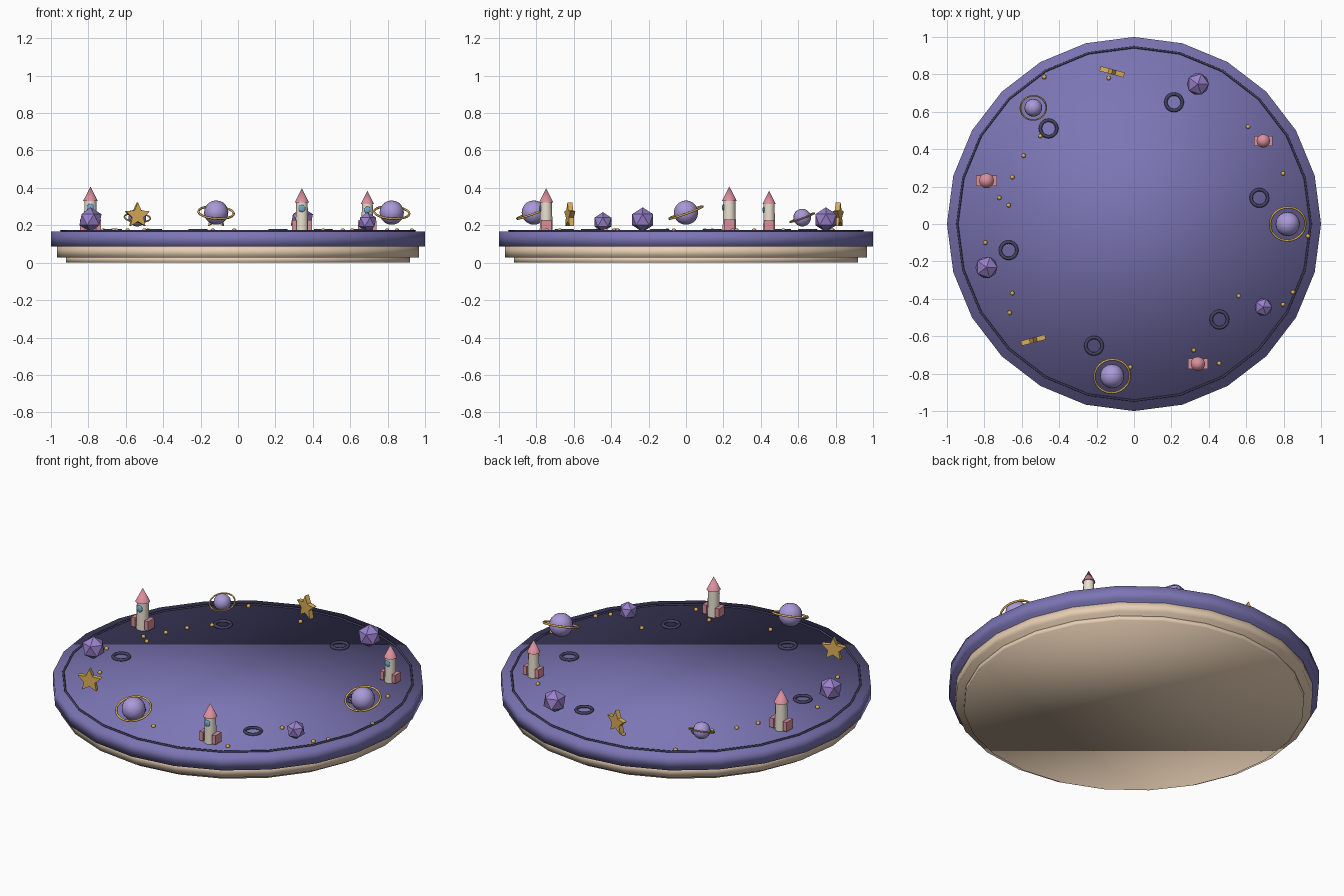
import bpy, bmesh, math
from mathutils import Vector, Matrix

if "Cube" in bpy.data.objects:
    bpy.data.objects.remove(bpy.data.objects["Cube"])

def mat(name, c):
    m = bpy.data.materials.new(name)
    m.diffuse_color = (*c, 1)
    m.use_nodes = True
    m.node_tree.nodes["Principled BSDF"].inputs["Base Color"].default_value = m.diffuse_color
    return m

PURPLE = mat("night_purple", (0.20, 0.18, 0.46))
CREAM = mat("cream", (0.80, 0.62, 0.45))
DARK = mat("dark_violet", (0.06, 0.055, 0.12))
LILAC = mat("lilac", (0.40, 0.32, 0.68))
GEM = mat("gem_violet", (0.32, 0.22, 0.60))
GOLD = mat("gold", (0.72, 0.43, 0.10))
WHITE = mat("ivory", (0.82, 0.75, 0.62))
PINK = mat("pink", (0.70, 0.28, 0.34))
BLUE = mat("blue", (0.15, 0.40, 0.58))

TOP = 0.168

def finish(name, m, smooth=False, angle=None):
    o = bpy.context.object
    o.name = name
    o.data.materials.append(m)
    if angle:
        bpy.ops.object.shade_smooth_by_angle(angle=math.radians(angle))
    elif smooth:
        bpy.ops.object.shade_smooth()
    return o

def cyl(name, m, r1, r2, z0, z1, x=0, y=0, n=24, smooth=False, angle=None):
    bpy.ops.mesh.primitive_cone_add(vertices=n, radius1=r1, radius2=r2, depth=z1 - z0,
                                    location=(x, y, (z0 + z1) / 2))
    return finish(name, m, smooth, angle)

def torus(name, m, R, r, loc, rot=(0, 0, 0), n=24, k=6):
    bpy.ops.mesh.primitive_torus_add(major_radius=R, minor_radius=r, major_segments=n,
                                     minor_segments=k, location=loc, rotation=rot)
    return finish(name, m, True)

def ball(name, m, r, loc, n=16, k=10):
    bpy.ops.mesh.primitive_uv_sphere_add(segments=n, ring_count=k, radius=r, location=loc)
    return finish(name, m, True)

def planet(i, x, y, a, s):
    z = TOP + 0.1 * s
    ball(f"planet_{i}", LILAC, 0.065 * s, (x, y, z))
    torus(f"planet_ring_{i}", GOLD, 0.095 * s, 0.006 * s, (x, y, z), (0.35, 0.07, 0))

def rocket(i, x, y, a, s):
    h = 0.24 * s
    cyl(f"rocket_body_{i}", WHITE, 0.036 * s, 0.032 * s, TOP, TOP + 0.68 * h, x, y, 12, angle=40)
    cyl(f"rocket_nose_{i}", PINK, 0.04 * s, 0, TOP + 0.67 * h, TOP + h, x, y, 12, angle=40)
    w = ball(f"rocket_window_{i}", BLUE, 0.02 * s, (x, y - 0.031 * s, TOP + 0.53 * h), 12, 8)
    w.scale.y = 0.4
    for side in (-1, 1):
        bpy.ops.mesh.primitive_cube_add(size=1, location=(x + side * 0.043 * s, y, TOP + 0.036 * s))
        f = finish(f"rocket_fin_{i}", PINK)
        f.scale = (0.025 * s, 0.058 * s, 0.056 * s)

def gem(i, x, y, a, s):
    bpy.ops.mesh.primitive_ico_sphere_add(subdivisions=1, radius=0.066 * s,
                                          location=(x, y, TOP + 0.062 * s))
    finish(f"gem_{i}", GEM)

def star(i, x, y, a, s):
    bm = bmesh.new()
    pts = []
    for k in range(10):
        r = (0.07 if k % 2 == 0 else 0.033) * s
        t = math.pi / 2 + k * math.pi / 5
        pts.append(bm.verts.new((r * math.cos(t), -0.0135, r * math.sin(t))))
    face = bm.faces.new(pts)
    ext = bmesh.ops.extrude_face_region(bm, geom=[face])
    bmesh.ops.translate(bm, vec=(0, 0.027, 0),
                        verts=[v for v in ext["geom"] if isinstance(v, bmesh.types.BMVert)])
    bmesh.ops.recalc_face_normals(bm, faces=bm.faces)
    me = bpy.data.meshes.new(f"star_{i}")
    bm.to_mesh(me)
    bm.free()
    me.materials.append(GOLD)
    o = bpy.data.objects.new(f"star_{i}", me)
    o.location = (x, y, TOP + 0.085 * s)
    o.rotation_euler.z = math.radians(a)
    bpy.context.collection.objects.link(o)

# stepped base and disc
cyl("base_foot", CREAM, 0.92, 0.92, 0.0, 0.03, smooth=True)
cyl("base_body", CREAM, 0.967, 0.967, 0.028, 0.088, smooth=True)
cyl("disc", PURPLE, 1.0, 1.0, 0.086, TOP, smooth=True)
torus("rim_inlay", DARK, 0.945, 0.006, (0, 0, TOP + 0.003))

# eleven decorations around the rim: kind, turn, scale
rim = [(planet, 0, 1), (rocket, 0, 0.9), (gem, 0, 1), (star, -15, 1), (planet, 0, 0.73),
       (rocket, 0, 1), (gem, 0, 1), (star, 15, 1), (planet, 0, 1), (rocket, 0, 0.96), (gem, 0, 0.8)]
for i, (make, turn, s) in enumerate(rim):
    t = 2 * math.pi * i / 11
    make(i, 0.822 * math.cos(t), 0.822 * math.sin(t), turn, s)

# six craters
for i in range(6):
    t = math.radians(11.8 + 60 * i)
    torus(f"crater_{i}", DARK, 0.044, 0.009, (0.685 * math.cos(t), 0.685 * math.sin(t), TOP + 0.005), n=20)

# scattered gold studs
studs = [(-.48, .785), (-.5, .47), (-.59, .365), (-.65, .25), (-.72, .14), (-.67, .10), (-.795, -.10),
         (-.65, -.37), (-.665, -.475), (-.135, .78), (.61, .52), (.797, .27), (.93, -.065),
         (.85, -.365), (.797, -.43), (.56, -.385), (.32, -.675), (.455, -.745), (-.02, -.765)]
for i, (x, y) in enumerate(studs):
    ball(f"stud_{i}", GOLD, 0.012, (x, y, TOP + 0.004), 8, 6)
